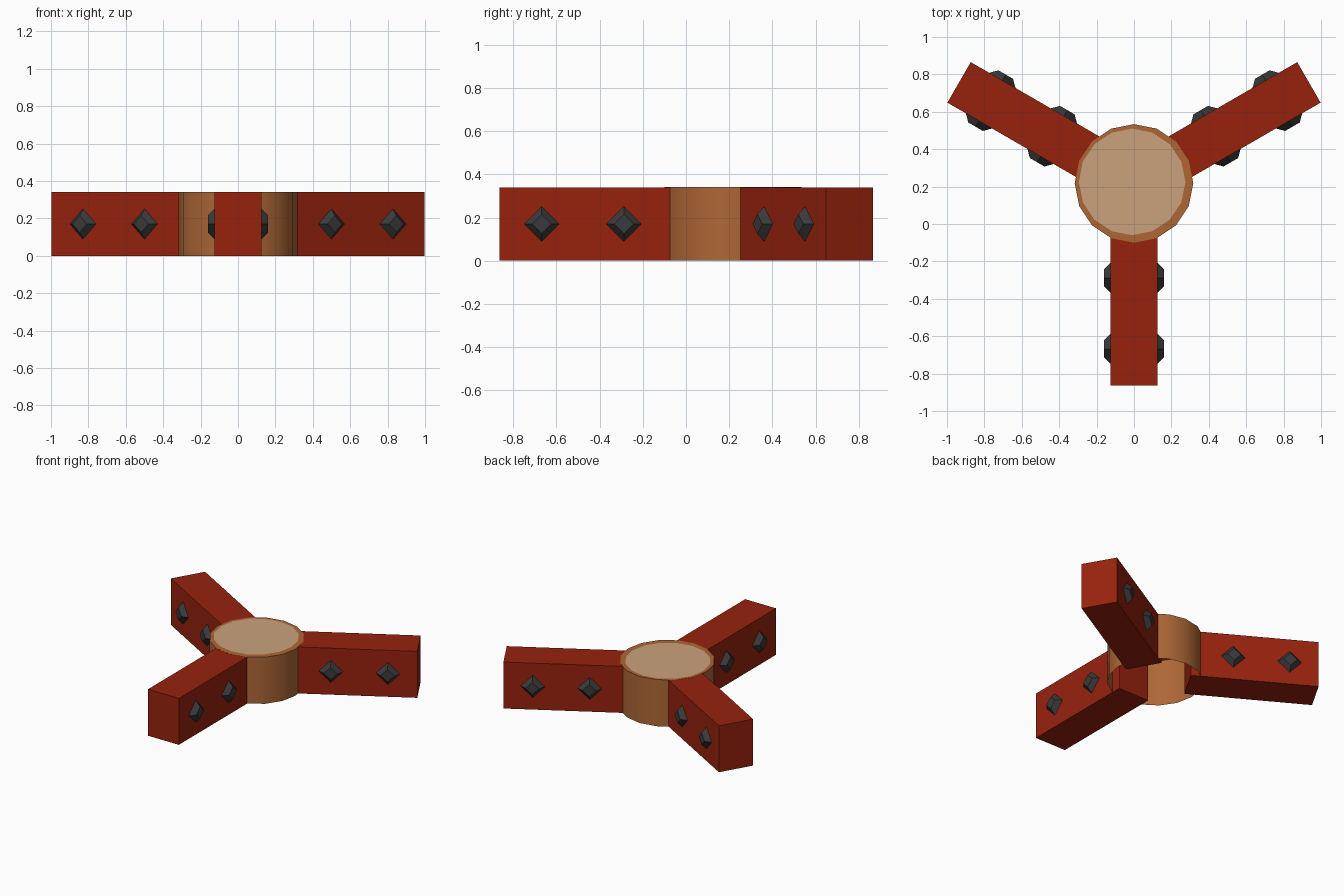
import bpy, bmesh, math
from mathutils import Matrix, Vector

if "Cube" in bpy.data.objects:
    bpy.data.objects.remove(bpy.data.objects["Cube"])

CY = 0.217          # hub centre in y
H = 0.34            # height of the arms
TIP, ROOT = 1.08, 0.22
HALF_W = 0.125


def material(name, rgb):
    m = bpy.data.materials.new(name)
    m.diffuse_color = (*rgb, 1)
    m.use_nodes = True
    m.node_tree.nodes["Principled BSDF"].inputs["Base Color"].default_value = m.diffuse_color
    return m


red = material("brick red", (0.31, 0.016, 0.004))
brown = material("copper brown", (0.42, 0.135, 0.037))
tan = material("light tan", (0.60, 0.365, 0.205))
grey = material("dark grey", (0.042, 0.042, 0.045))


def make_object(name, bm, *mats):
    mesh = bpy.data.meshes.new(name)
    bm.to_mesh(mesh)
    bm.free()
    for m in mats:
        mesh.materials.append(m)
    ob = bpy.data.objects.new(name, mesh)
    bpy.context.collection.objects.link(ob)
    return ob


def ring(bm, n, radius, cx, cy, z):
    return [bm.verts.new((cx + radius * math.cos(2 * math.pi * i / n),
                          cy + radius * math.sin(2 * math.pi * i / n), z)) for i in range(n)]


# Hub: tube open at the bottom, brown rim, slightly off-centre tan disc on top
N = 16
bm = bmesh.new()
low = ring(bm, N, 0.317, 0, CY, 0)
top = ring(bm, N, 0.317, 0, CY, H + 0.0008)
disc = ring(bm, N, 0.285, -0.01, CY + 0.008, H + 0.0008)
for a, b in ((low, top), (top, disc)):
    for i in range(N):
        j = (i + 1) % N
        bm.faces.new((a[i], a[j], b[j], b[i]))
bm.faces.new(disc).material_index = 1
hub = make_object("hub", bm, brown, tan)
bpy.context.view_layer.objects.active = hub
hub.select_set(True)
bpy.ops.object.shade_smooth_by_angle(angle=math.radians(30))

# Three arms, each with two diamond studs on both sides
for k, deg in enumerate((-90, 30, 150), 1):
    place = Matrix.Translation((0, CY, 0)) @ Matrix.Rotation(math.radians(deg), 4, 'Z')

    bm = bmesh.new()
    bmesh.ops.create_cube(bm, size=1, matrix=place
                          @ Matrix.Translation(((TIP + ROOT) / 2, 0, H / 2))
                          @ Matrix.Diagonal((TIP - ROOT, 2 * HALF_W, H, 1)))
    make_object(f"arm_{k}", bm, red)

    bm = bmesh.new()
    for side in (-1, 1):
        for d in (0.505, 0.885):
            bmesh.ops.create_cone(
                bm, cap_ends=True, segments=4, radius1=0.082, radius2=0.045, depth=0.037,
                matrix=place @ Matrix.Translation((d, side * (HALF_W + 0.0175), H / 2))
                @ Matrix.Rotation(-side * math.pi / 2, 4, 'X'))
    make_object(f"arm_{k}_studs", bm, grey)
